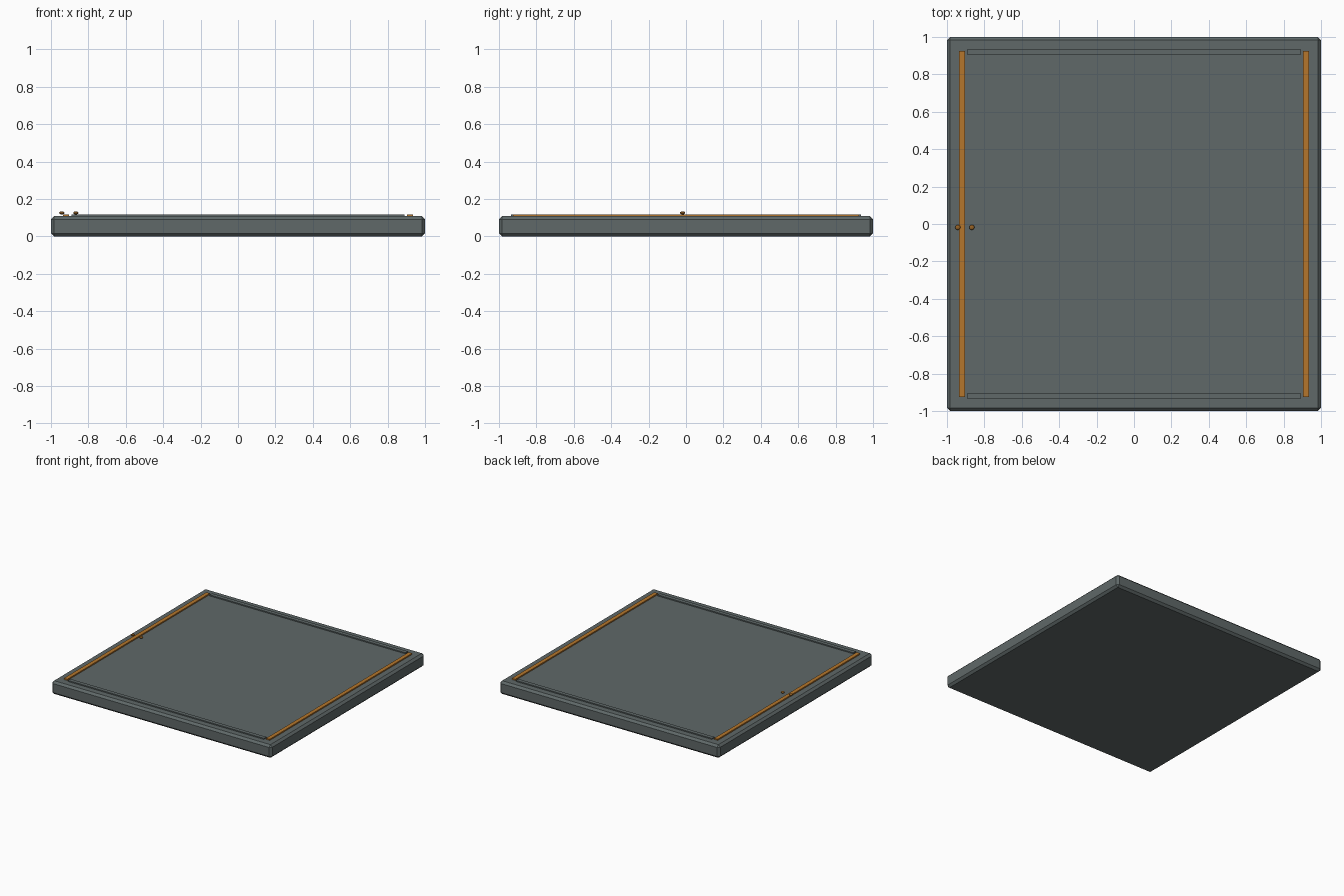
import bpy

if "Cube" in bpy.data.objects:
    bpy.data.objects.remove(bpy.data.objects["Cube"])

def mat(name, c):
    m = bpy.data.materials.new(name)
    m.diffuse_color = (*c, 1)
    m.use_nodes = True
    m.node_tree.nodes["Principled BSDF"].inputs["Base Color"].default_value = m.diffuse_color
    return m

slate = mat("slate grey", (0.115, 0.14, 0.14))
amber = mat("amber", (0.46, 0.18, 0.025))
bronze = mat("dark amber", (0.30, 0.12, 0.018))

def box(name, loc, size, m, bevel=0):
    bpy.ops.mesh.primitive_cube_add(size=1, location=loc)
    o = bpy.context.object
    o.name = name
    o.scale = size
    bpy.ops.object.transform_apply(location=False, rotation=False, scale=True)
    o.data.materials.append(m)
    if bevel:
        b = o.modifiers.new("bevel", 'BEVEL')
        b.width = bevel
        b.segments = 1
    return o

# chamfered floor slab
box("floor_slab", (0, 0, 0.054), (2, 2, 0.108), slate, 0.017)

# raised trim: amber on the sides, slate at front and back
for s, side, end in ((-1, "left", "front"), (1, "right", "back")):
    box(side + "_light_strip", (s * 0.92, 0, 0.112), (0.032, 1.85, 0.012), amber)
    box(end + "_seam_strip", (0, s * 0.92, 0.1115), (1.78, 0.032, 0.011), slate)

# pair of small rivets beside the left strip
for i, x in enumerate((-0.942, -0.867)):
    bpy.ops.mesh.primitive_uv_sphere_add(segments=12, ring_count=8, radius=0.014,
                                         location=(x, -0.018, 0.126))
    o = bpy.context.object
    o.name = "rivet_%d" % (i + 1)
    o.scale.z = 0.6
    o.data.materials.append(bronze)
